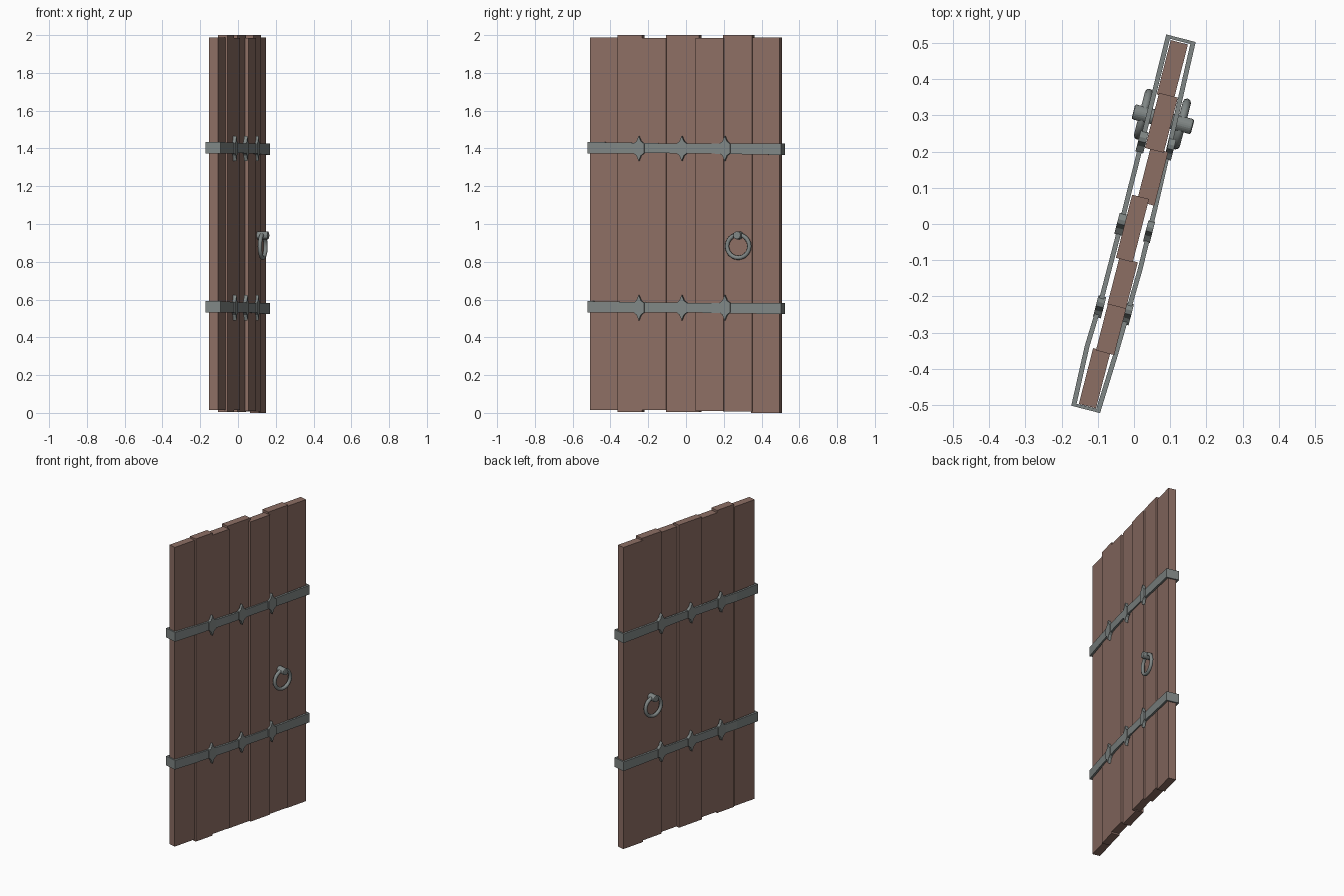
import bpy, bmesh, math
from mathutils import Matrix

cube = bpy.data.objects.get("Cube")
if cube:
    bpy.data.objects.remove(cube, do_unlink=True)

# The whole door stands turned about z; local x is its thickness, local y its width
TURN = Matrix.Rotation(math.radians(-14.4), 4, 'Z')


def material(name, rgb):
    m = bpy.data.materials.new(name)
    m.use_nodes = True
    color = (*rgb, 1)
    m.diffuse_color = color
    m.node_tree.nodes["Principled BSDF"].inputs["Base Color"].default_value = color
    return m


WOOD = material("brown_wood", (0.265, 0.157, 0.127))
IRON = material("grey_iron", (0.215, 0.24, 0.235))


def finish(bm, name, mat):
    bmesh.ops.recalc_face_normals(bm, faces=bm.faces)
    mesh = bpy.data.meshes.new(name)
    bm.to_mesh(mesh)
    bm.free()
    mesh.materials.append(mat)
    obj = bpy.data.objects.new(name, mesh)
    bpy.context.collection.objects.link(obj)
    obj.matrix_world = TURN
    return obj


def box(name, x0, x1, y0, y1, z0, z1, mat):
    bm = bmesh.new()
    bmesh.ops.create_cube(bm, size=1)
    for v in bm.verts:
        v.co = (x1 if v.co.x > 0 else x0, y1 if v.co.y > 0 else y0, z1 if v.co.z > 0 else z0)
    return finish(bm, name, mat)


# Planks: start, end, back face, front face, bottom, top
planks = [
    (-.519, -.360, -.024, .025, .016, 1.987),
    (-.364, -.231, -.015, .037, .006, 2.0),
    (-.235, -.100, -.016, .0365, .016, 1.985),
    (-.103, .077, -.025, .023, .006, 2.0),
    (.063, .216, -.008, .042, .010, 1.985),
    (.211, .368, -.023, .0305, .008, 2.0),
    (.362, .517, -.028, .021, 0, 1.987),
]
for i, (y0, y1, x0, x1, z0, z1) in enumerate(planks):
    box(f"plank_{i + 1}", x0, x1, y0, y1, z0, z1, WOOD)

# Iron straps: a thin bent loop wrapped around the planks
LOOP = [(.039, -.529), (.047, -.36), (.054, -.12), (.052, .06), (.046, .3), (.04, .529),
        (-.044, .529), (-.042, .3), (-.041, 0), (-.042, -.22), (-.048, -.36), (-.043, -.529)]


def strap(name, height):
    bm = bmesh.new()
    rings = []
    for x, y in LOOP:
        half = .025 + .01 * abs(y)
        mid = height - .008 * y
        inner = (x - math.copysign(.013, x), max(-.52, min(.52, y)))
        rings.append([bm.verts.new((px, py, mid + s * half))
                      for px, py, s in ((x, y, -1), (x, y, 1), (*inner, 1), (*inner, -1))])
    for i, a in enumerate(rings):
        b = rings[(i + 1) % len(rings)]
        for k in range(4):
            n = (k + 1) % 4
            bm.faces.new((a[k], b[k], b[n], a[n]))
    return finish(bm, name, IRON)


# Pointed ornaments on the straps
def ornament(name, x0, x1, y, z):
    quarter = [(.03, .024), (.012, .038), (0, .067)]
    top = quarter + [(-a, b) for a, b in quarter[1::-1]]
    outline = top + [(-a, -b) for a, b in top]
    bm = bmesh.new()
    face = bm.faces.new([bm.verts.new((x0, y + a, z + b)) for a, b in outline])
    grown = bmesh.ops.extrude_face_region(bm, geom=[face])
    for v in grown["geom"]:
        if isinstance(v, bmesh.types.BMVert):
            v.co.x = x1
    return finish(bm, name, IRON)


for level, height in (("upper", 1.4), ("lower", .557)):
    strap(f"{level}_strap", height)
    for i, y in enumerate((-.245, -.01, .225)):
        ornament(f"{level}_front_ornament_{i + 1}", .036, .055, y, height)
        ornament(f"{level}_back_ornament_{i + 1}", -.024, -.046, y, height)


# Ring handles with their pegs
def handle(side, ring_x, peg_x0, peg_x1):
    bpy.ops.mesh.primitive_torus_add(major_segments=24, minor_segments=8,
                                     major_radius=.061, minor_radius=.0115)
    ring = bpy.context.object
    ring.name = f"{side}_ring"
    ring.data.materials.append(IRON)
    ring.matrix_world = (TURN @ Matrix.Translation((ring_x, .3, .882))
                         @ Matrix.Rotation(math.pi / 2, 4, 'Y'))
    bpy.ops.object.shade_smooth_by_angle(angle=math.radians(50))

    bm = bmesh.new()
    place = (Matrix.Translation(((peg_x0 + peg_x1) / 2, .3, .94))
             @ Matrix.Rotation(math.pi / 2, 4, 'Y'))
    bmesh.ops.create_cone(bm, cap_ends=True, segments=12, radius1=.022, radius2=.022,
                          depth=abs(peg_x1 - peg_x0), matrix=place)
    peg = finish(bm, f"{side}_peg", IRON)
    bevel = peg.modifiers.new("rounded_rim", 'BEVEL')
    bevel.width = .006
    bevel.segments = 2


handle("front", .058, .02, .09)
handle("back", -.05, -.012, -.079)
